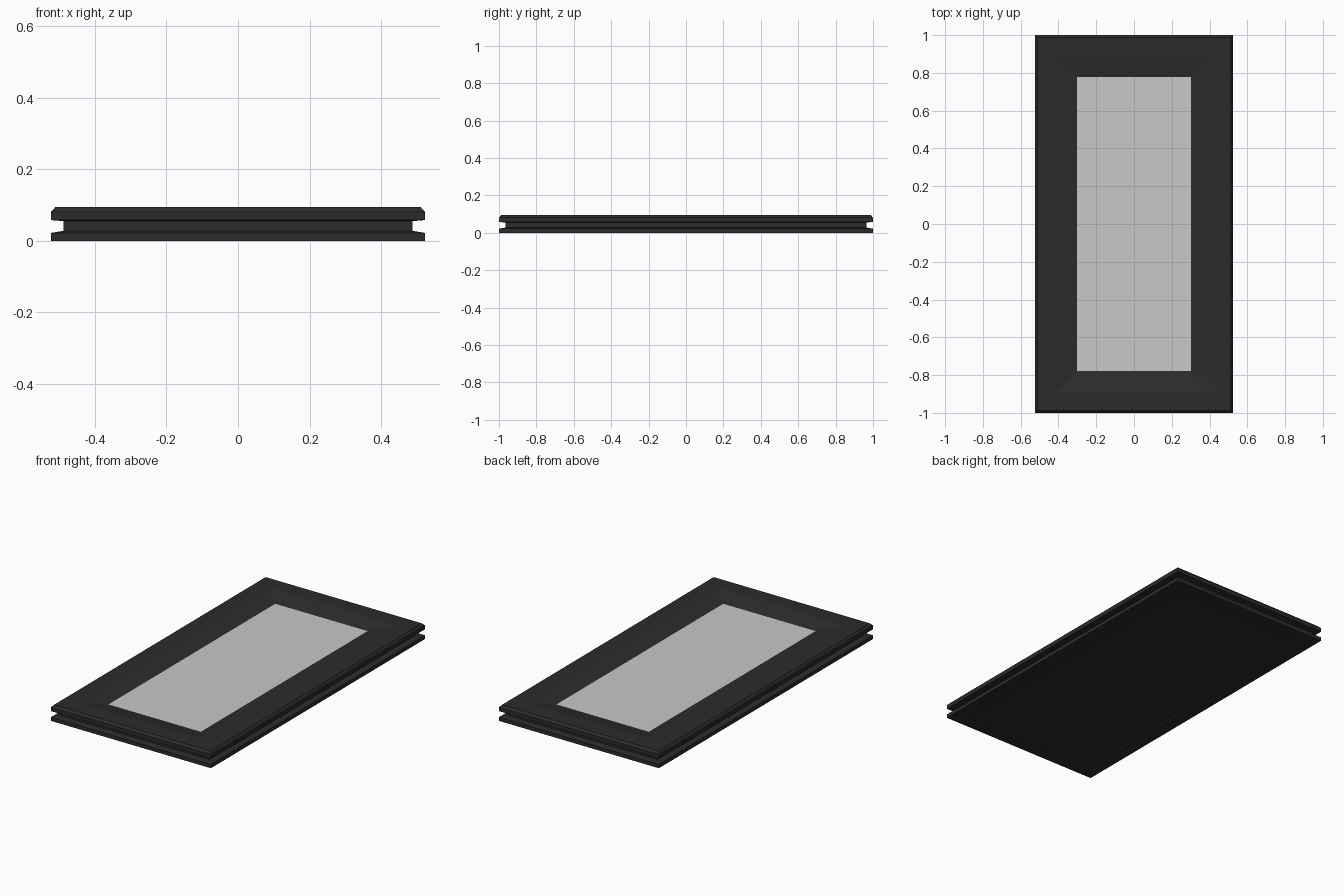
import bpy, bmesh

if "Cube" in bpy.data.objects:
    bpy.data.objects.remove(bpy.data.objects["Cube"])

HALF_X, HALF_Y = 0.523, 1.0


def material(name, rgb):
    m = bpy.data.materials.new(name)
    m.diffuse_color = (*rgb, 1.0)
    m.use_nodes = True
    m.node_tree.nodes["Principled BSDF"].inputs["Base Color"].default_value = m.diffuse_color
    return m


def ring(bm, inset, z):
    x, y = HALF_X - inset, HALF_Y - inset
    return [bm.verts.new(p) for p in ((-x, -y, z), (x, -y, z), (x, y, z), (-x, y, z))]


def finish(bm, name, mat):
    mesh = bpy.data.meshes.new(name)
    bm.to_mesh(mesh)
    bm.free()
    mesh.materials.append(mat)
    obj = bpy.data.objects.new(name, mesh)
    bpy.context.collection.objects.link(obj)
    return obj


dark = material("dark charcoal", (0.025, 0.025, 0.025))
grey = material("light grey glass", (0.58, 0.58, 0.58))

# Frame: rectangular rings of (inset, height), from recessed underside,
# around the grooved rim, to the shallow slope leading in to the pane
profile = [(0.08, 0.008), (0.08, 0.0), (0.0, 0.0), (0.0, 0.022),
           (0.035, 0.028), (0.035, 0.055), (0.0, 0.058), (0.0, 0.081),
           (0.012, 0.094), (0.11, 0.094), (0.221, 0.072)]
bm = bmesh.new()
rings = [ring(bm, d, z) for d, z in profile]
bm.faces.new(rings[0][::-1])
for low, high in zip(rings, rings[1:]):
    for i in range(4):
        j = (i + 1) % 4
        bm.faces.new((low[i], low[j], high[j], high[i]))
frame = finish(bm, "grooved_frame", dark)

# Glass pane filling the opening
bm = bmesh.new()
bm.faces.new(ring(bm, 0.221, 0.072))
finish(bm, "glass_pane", grey)
